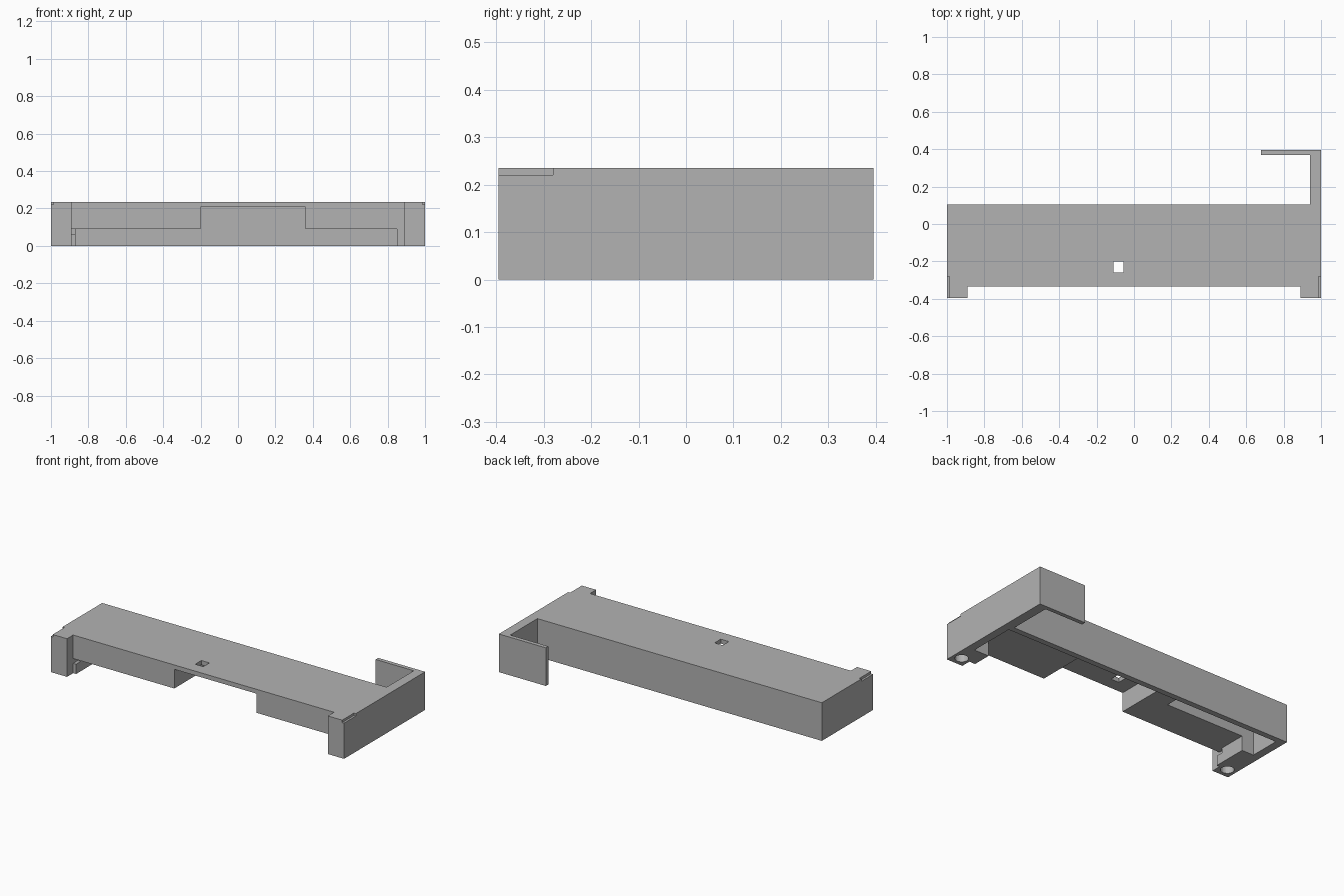
import bpy, bmesh
from mathutils import Matrix, Vector

if "Cube" in bpy.data.objects:
    bpy.data.objects.remove(bpy.data.objects["Cube"], do_unlink=True)

HEIGHT = 0.235
BELOW = -0.1

grey = bpy.data.materials.new("plain grey")
grey.use_nodes = True
colour = (0.45, 0.45, 0.45, 1)
grey.diffuse_color = colour
grey.node_tree.nodes["Principled BSDF"].inputs["Base Color"].default_value = colour


def make_object(name, bm):
    bmesh.ops.recalc_face_normals(bm, faces=bm.faces)
    mesh = bpy.data.meshes.new(name)
    bm.to_mesh(mesh)
    bm.free()
    mesh.materials.append(grey)
    obj = bpy.data.objects.new(name, mesh)
    bpy.context.collection.objects.link(obj)
    return obj


def prism(name, outline, z0, z1):
    bm = bmesh.new()
    face = bm.faces.new([bm.verts.new((x, y, z0)) for x, y in outline])
    top = bmesh.ops.extrude_face_region(bm, geom=[face])["geom"]
    bmesh.ops.translate(bm, vec=Vector((0, 0, z1 - z0)),
                        verts=[v for v in top if isinstance(v, bmesh.types.BMVert)])
    return make_object(name, bm)


def box(name, x, y, z):
    return prism(name, [(x[0], y[0]), (x[1], y[0]), (x[1], y[1]), (x[0], y[1])], *z)


def peg(name, x, y, radius, z0, z1):
    bm = bmesh.new()
    bmesh.ops.create_cone(bm, cap_ends=True, segments=24, radius1=radius, radius2=radius,
                          depth=z1 - z0, matrix=Matrix.Translation((x, y, (z0 + z1) / 2)))
    return make_object(name, bm)


# Cover plan: front feet, long body, side arm and rear hook
cover = prism("cover_body", [
    (-1, -0.395), (-0.89, -0.395), (-0.89, -0.335), (0.89, -0.335), (0.89, -0.395),
    (1, -0.395), (1, 0.395), (0.68, 0.395), (0.68, 0.37), (0.94, 0.37),
    (0.94, 0.105), (-1, 0.105)], 0, HEIGHT)

# Underside recesses, open to the front
BACK = 0.07
cutters = [
    box("low_recess", (-0.87, 0.85), (-0.5, BACK), (BELOW, 0.09)),
    box("middle_recess", (-0.2, 0.36), (-0.5, BACK), (BELOW, 0.208)),
    box("rear_pocket", (-0.95, -0.34), (-0.12, BACK), (BELOW, 0.208)),
    box("side_pocket", (0.8, 0.95), (-0.22, BACK), (BELOW, 0.09)),
    box("foot_notch", (-0.89, -0.86), (-0.5, -0.29), (0.06, 0.09)),
    box("top_window", (-0.11, -0.055), (-0.26, -0.2), (BELOW, 0.4)),
]

# Shallow edge slots and fixing holes on both sides
for name, side in (("left", 1), ("right", -1)):
    edges = sorted((side * 0.987, side * 1.1))
    cutters.append(box(name + "_edge_slot", edges, (-0.5, -0.28), (0.22, 0.4)))
    cutters.append(peg(name + "_fixing_hole", side * 0.945, -0.335, 0.038, BELOW, 0.12))

for cutter in cutters:
    cutter.hide_render = True
    mod = cover.modifiers.new(cutter.name, "BOOLEAN")
    mod.operation = "DIFFERENCE"
    mod.solver = "EXACT"
    mod.object = cutter

# Bake the cuts and discard the cutters
bpy.context.view_layer.update()
graph = bpy.context.evaluated_depsgraph_get()
result = bpy.data.meshes.new_from_object(cover.evaluated_get(graph))
cover.modifiers.clear()
cover.data = result
for cutter in cutters:
    bpy.data.objects.remove(cutter, do_unlink=True)
